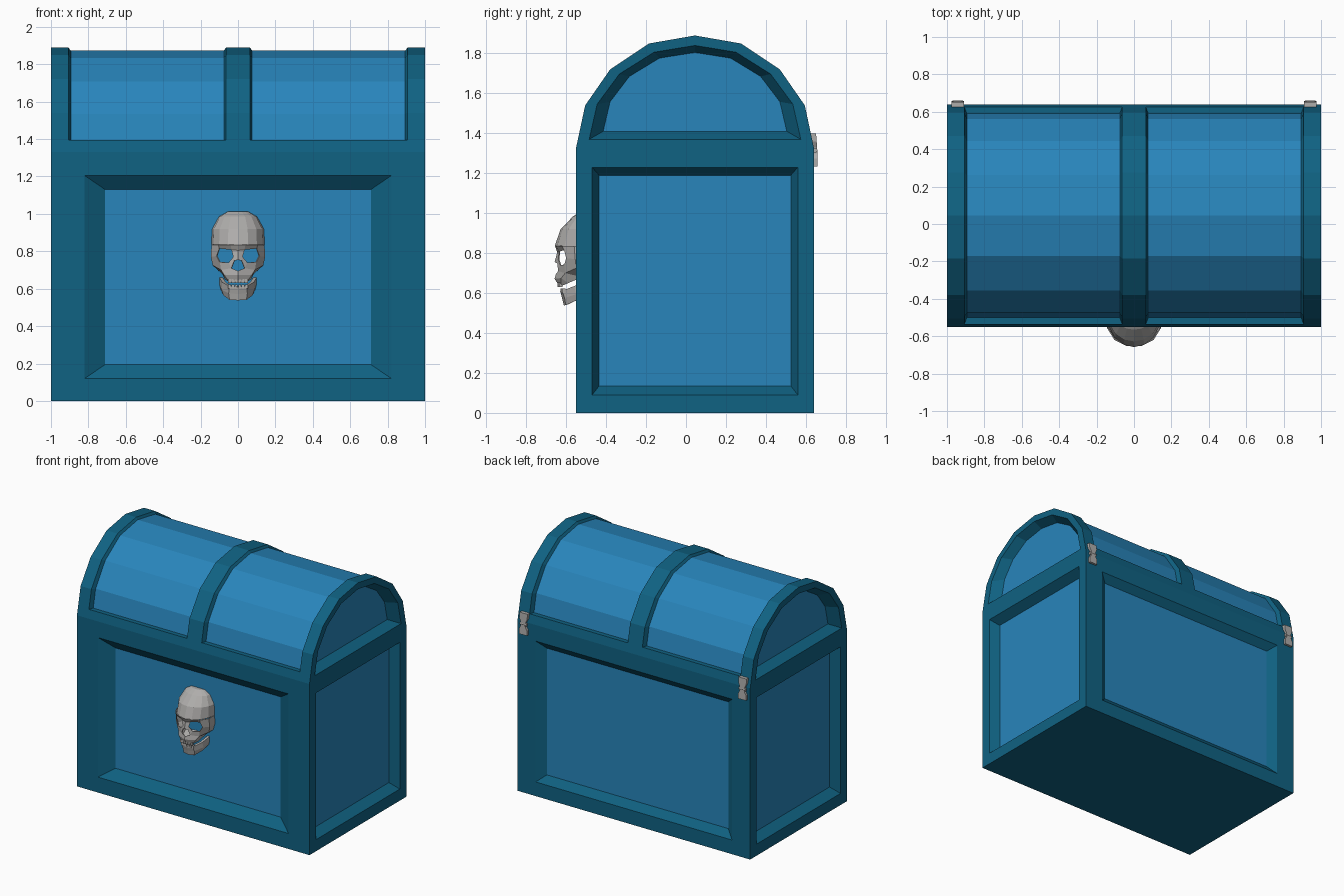
import bpy, bmesh, math
from mathutils import Vector

if "Cube" in bpy.data.objects:
    bpy.data.objects.remove(bpy.data.objects["Cube"])


def material(name, rgb):
    m = bpy.data.materials.new(name)
    m.diffuse_color = (*rgb, 1)
    m.use_nodes = True
    m.node_tree.nodes["Principled BSDF"].inputs["Base Color"].default_value = m.diffuse_color
    return m


TEAL = material("dark teal frame", (0.005, 0.122, 0.225))
BLUE = material("blue panel", (0.021, 0.235, 0.5))
GREY = material("bone grey metal", (0.43, 0.42, 0.41))


def make(name, bm, mats, front=False):
    bmesh.ops.remove_doubles(bm, verts=bm.verts, dist=0.0005)
    bmesh.ops.recalc_face_normals(bm, faces=bm.faces)
    # open shells on the front must face -y
    if front and sum(f.normal.y * f.calc_area() for f in bm.faces) > 0:
        bmesh.ops.reverse_faces(bm, faces=bm.faces)
    me = bpy.data.meshes.new(name)
    bm.to_mesh(me)
    bm.free()
    for m in mats:
        me.materials.append(m)
    ob = bpy.data.objects.new(name, me)
    bpy.context.collection.objects.link(ob)
    return ob


def face(bm, pts, mat=0):
    f = bm.faces.new([bm.verts.new(p) for p in pts])
    f.material_index = mat


# ---- chest: box with arched lid ----
Y0, Y1, YC, ZS, ZL = -0.55, 0.64, 0.045, 1.33, 1.395
half = [(-0.55, ZS), (-0.536, ZL), (-0.505, 1.54), (-0.38, 1.72), (-0.185, 1.85)]
arc = half + [(YC, 1.89)] + [(2 * YC - y, z) for y, z in reversed(half)]
bm = bmesh.new()


def panel(pts, outer, inner, depth, place):
    """Framed recess: flat border, sloped bevel, sunken panel."""
    us, vs = [p[0] for p in pts], [p[1] for p in pts]
    u0, u1, v0, v1 = min(us), max(us), min(vs), max(vs)

    def fit(b, d):
        return [place(b[0] + (u - u0) / (u1 - u0) * (b[1] - b[0]),
                      b[2] + (v - v0) / (v1 - v0) * (b[3] - b[2]), d) for u, v in pts]
    rings = [fit((u0, u1, v0, v1), 0), fit(outer, 0), fit(inner, depth)]
    for a, b in zip(rings, rings[1:]):
        for i in range(len(pts)):
            j = (i + 1) % len(pts)
            face(bm, (a[i], a[j], b[j], b[i]))
    face(bm, rings[2], 1)


wide = [(-1, 0), (1, 0), (1, ZS), (-1, ZS)]
deep = [(Y0, 0), (Y1, 0), (Y1, ZS), (Y0, ZS)]
panel(wide, (-0.82, 0.82, 0.12, 1.205), (-0.71, 0.71, 0.195, 1.13), 0.06,
      lambda u, v, d: (u, Y0 + d, v))
panel(wide, (-0.845, 0.845, 0.11, 1.205), (-0.78, 0.78, 0.165, 1.15), 0.045,
      lambda u, v, d: (u, Y1 - d, v))
for s in (-1, 1):
    def end(u, v, d, s=s):
        return (s * (1 - d), u, v)
    panel(deep, (-0.47, 0.56, 0.09, 1.23), (-0.435, 0.525, 0.135, 1.19), 0.07, end)
    panel(arc, (-0.485, 0.575, 1.37, 1.84), (-0.415, 0.505, 1.41, 1.805), 0.07, end)
face(bm, [(-1, Y0, 0), (1, Y0, 0), (1, Y1, 0), (-1, Y1, 0)])

# lid: raised bands alternating with sunken curved panels
low = [(YC + (y - YC) * 0.94, z - 0.017 * (z - ZL) / 0.495) for y, z in arc]
cols = [-1, -0.907, -0.063, 0.063, 0.907, 1]
last = len(arc) - 2
for c, (xa, xb) in enumerate(zip(cols, cols[1:])):
    for k in range(len(arc) - 1):
        p, q = arc[k], arc[k + 1]
        if c % 2 == 0 or k in (0, last):
            face(bm, [(xa, *p), (xb, *p), (xb, *q), (xa, *q)])
            continue
        lp, lq = low[k], low[k + 1]
        ia, ib = xa + 0.013, xb - 0.013
        face(bm, [(ia, *lp), (ib, *lp), (ib, *lq), (ia, *lq)], 1)
        face(bm, [(xa, *p), (ia, *lp), (ia, *lq), (xa, *q)])
        face(bm, [(xb, *p), (xb, *q), (ib, *lq), (ib, *lp)])
        if k == 1:
            face(bm, [(xa, *p), (xb, *p), (ib, *lp), (ia, *lp)])
        if k == last - 1:
            face(bm, [(xa, *q), (ia, *lq), (ib, *lq), (xb, *q)])
make("chest", bm, [TEAL, BLUE])


# ---- skull ornament: dome, face mask and jaw, half modelled and mirrored ----
def half_shell(name, verts, faces, thick):
    bm = bmesh.new()
    for f in faces:
        face(bm, [verts[i] for i in f])
    ob = make(name, bm, [GREY], True)
    mir = ob.modifiers.new("mirror", 'MIRROR')
    mir.use_clip = True
    sol = ob.modifiers.new("thickness", 'SOLIDIFY')
    sol.thickness = thick
    sol.offset = -1
    return ob


rows = [(1.012, 0.055, 0.03), (0.985, 0.102, 0.075), (0.92, 0.138, 0.138), (0.835, 0.143, 0.168)]
N = 5
dome = []
for z, w, d in rows:
    for a in (0, 22, 45, 68, 90):
        t = math.radians(a)
        dome.append((w * math.sin(t), -0.49 - d * math.cos(t), z))
dome_faces = [(r * N + i, r * N + i + 1, r * N + N + i + 1, r * N + N + i)
              for r in range(len(rows) - 1) for i in range(N - 1)]
dome.append((0, -0.49, 1.012))
dome_faces.append((0, 1, 2, 3, 4, len(dome) - 1))
half_shell("skull_dome", dome, dome_faces, 0.01)

mask = [(0, -.655, .835), (.04, -.652, .835), (.105, -.62, .835), (.142, -.56, .835),
        (.142, -.49, .835), (0, -.645, .805), (.035, -.635, .808), (.1, -.61, .815),
        (.115, -.6, .775), (.098, -.61, .742), (.05, -.63, .74), (.025, -.64, .77),
        (0, -.658, .755), (.02, -.645, .75), (.036, -.64, .71), (0, -.652, .695),
        (.145, -.555, .77), (.135, -.55, .725), (.09, -.605, .70), (.075, -.625, .675),
        (0, -.658, .672), (0, -.635, .634), (.045, -.628, .634), (.07, -.59, .65),
        (.145, -.49, .77), (.13, -.49, .72), (.085, -.52, .68), (0, -.52, .69)]
mask_faces = [(0, 1, 6, 5), (1, 2, 7, 6), (2, 3, 16, 8, 7), (3, 4, 24, 16),
              (5, 6, 11, 13, 12), (11, 10, 14, 13), (10, 9, 18, 14), (9, 8, 16, 17, 18),
              (16, 24, 25, 17), (14, 18, 19, 20, 15), (20, 19, 22, 21), (19, 23, 22),
              (18, 17, 26), (17, 25, 26), (18, 26, 23, 19), (21, 22, 23, 26, 27)]
half_shell("skull_face", mask, mask_faces, 0.006)

jaw = [(0, -.63, .61), (.045, -.62, .612), (.085, -.56, .635), (.1, -.49, .66),
       (0, -.62, .572), (.05, -.608, .575), (.088, -.55, .595), (.1, -.49, .625),
       (0, -.612, .538), (.045, -.602, .54), (.078, -.545, .565), (.092, -.49, .595)]
jaw_faces = [(r + i, r + i + 1, r + i + 5, r + i + 4) for r in (0, 4) for i in range(3)]
half_shell("skull_jaw", jaw, jaw_faces, 0.02)

# upper and lower teeth
bm = bmesh.new()
for i in range(6):
    x = (i - 2.5) * 0.018
    for z, y in ((0.641, -0.635), (0.612, -0.62)):
        g = bmesh.ops.create_cube(bm, size=1)
        for v in g["verts"]:
            v.co = Vector((x + v.co.x * 0.015, y + abs(x) * 0.15 + v.co.y * 0.018, z + v.co.z * 0.022))
make("skull_teeth", bm, [GREY])

# ---- hinges: waisted leaf plates with a pin ----
shape = [(-.034, 1.235), (.034, 1.235), (.034, 1.275), (.02, 1.3), (.02, 1.33),
         (.034, 1.36), (.034, 1.4), (-.034, 1.4), (-.034, 1.36), (-.02, 1.33),
         (-.02, 1.3), (-.034, 1.275)]
for s, side in ((-1, "left"), (1, "right")):
    bm = bmesh.new()
    rear = [(s * 0.942 + x, 0.658 - max(0, z - 1.315) * 0.08, z) for x, z in shape]
    inner = [(x, 0.625, z) for x, y, z in rear]
    face(bm, rear)
    face(bm, inner)
    for i in range(len(shape)):
        j = (i + 1) % len(shape)
        face(bm, [rear[i], rear[j], inner[j], inner[i]])
    ring = [(0.648 + 0.012 * math.cos(a * math.pi / 3), 1.315 + 0.012 * math.sin(a * math.pi / 3))
            for a in range(6)]
    xa, xb = s * 0.942 - 0.028, s * 0.942 + 0.028
    for i in range(6):
        p, q = ring[i], ring[(i + 1) % 6]
        face(bm, [(xa, *p), (xb, *p), (xb, *q), (xa, *q)])
    face(bm, [(xa, *p) for p in ring])
    face(bm, [(xb, *p) for p in ring])
    make("hinge_" + side, bm, [GREY])
